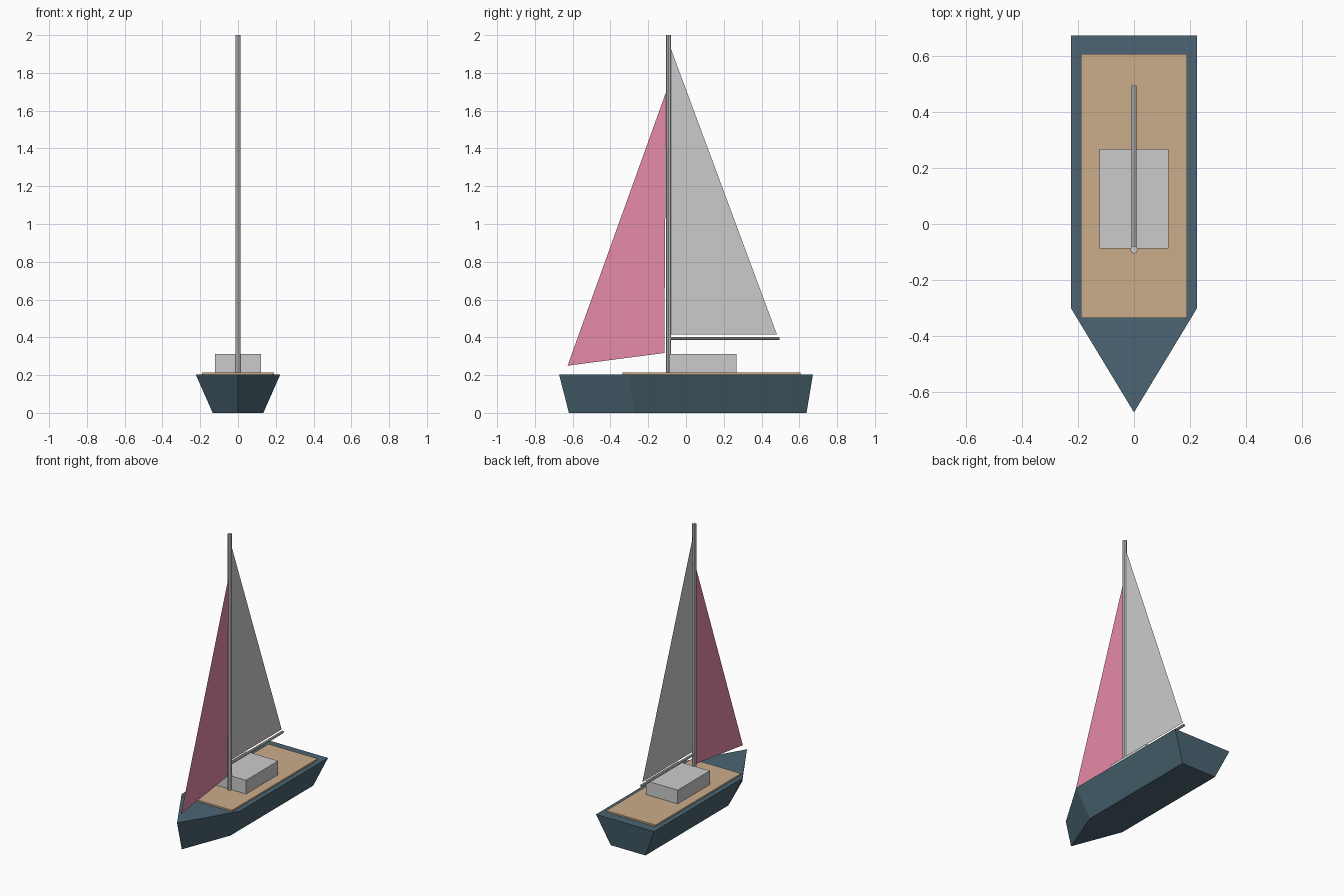
import bpy, bmesh
from mathutils import Vector

if "Cube" in bpy.data.objects:
    bpy.data.objects.remove(bpy.data.objects["Cube"])


def material(name, rgb):
    m = bpy.data.materials.new(name)
    m.diffuse_color = (*rgb, 1)
    m.use_nodes = True
    m.node_tree.nodes["Principled BSDF"].inputs["Base Color"].default_value = m.diffuse_color
    return m


def add_object(name, bm, mat=None):
    me = bpy.data.meshes.new(name)
    bm.to_mesh(me)
    bm.free()
    ob = bpy.data.objects.new(name, me)
    bpy.context.collection.objects.link(ob)
    if mat:
        me.materials.append(mat)
    return ob


def hull_outline(half, bow, shoulder, stern):
    return [(0, bow), (half, shoulder), (half, stern), (-half, stern), (-half, shoulder)]


def loft(name, lower, z0, upper, z1, mat):
    bm = bmesh.new()
    a = [bm.verts.new((x, y, z0)) for x, y in lower]
    b = [bm.verts.new((x, y, z1)) for x, y in upper]
    n = len(a)
    bm.faces.new(a[::-1])
    bm.faces.new(b)
    for i in range(n):
        j = (i + 1) % n
        bm.faces.new((a[i], a[j], b[j], b[i]))
    bmesh.ops.recalc_face_normals(bm, faces=bm.faces)
    return add_object(name, bm, mat)


def box(name, half, y0, y1, z0, z1, mat=None):
    rect = [(-half, y0), (half, y0), (half, y1), (-half, y1)]
    return loft(name, rect, z0, rect, z1, mat)


def rod(name, start, end, radius):
    start, end = Vector(start), Vector(end)
    d = end - start
    bm = bmesh.new()
    bmesh.ops.create_cone(bm, cap_ends=True, segments=8, radius1=radius,
                          radius2=radius, depth=d.length)
    ob = add_object(name, bm)
    ob.location = (start + end) / 2
    ob.rotation_euler = d.to_track_quat('Z', 'Y').to_euler()
    return ob


def sail(name, points, mat=None):
    bm = bmesh.new()
    bm.faces.new([bm.verts.new((0, y, z)) for y, z in points])
    return add_object(name, bm, mat)


blue = material("hull_blue", (0.07, 0.131, 0.172))
tan = material("deck_tan", (0.59, 0.415, 0.256))
pink = material("jib_pink", (0.79, 0.256, 0.39))

# Hull with flared sides and pointed bow
loft("hull", hull_outline(0.134, -0.62, -0.275, 0.638), 0,
     hull_outline(0.224, -0.672, -0.302, 0.672), 0.204, blue)

# Deck and cabin
box("deck", 0.19, -0.336, 0.607, 0.195, 0.215, tan)
box("cabin", 0.123, -0.087, 0.267, 0.21, 0.311)

# Mast and boom
rod("mast", (0, -0.092, 0.2), (0, -0.092, 2.0), 0.0135)
rod("boom", (0, -0.092, 0.394), (0, 0.494, 0.394), 0.009)

# Sails
sail("main_sail", [(-0.079, 0.416), (0.481, 0.416), (-0.079, 1.925)])
sail("jib_sail", [(-0.627, 0.25), (-0.115, 0.317), (-0.105, 1.7)], pink)
